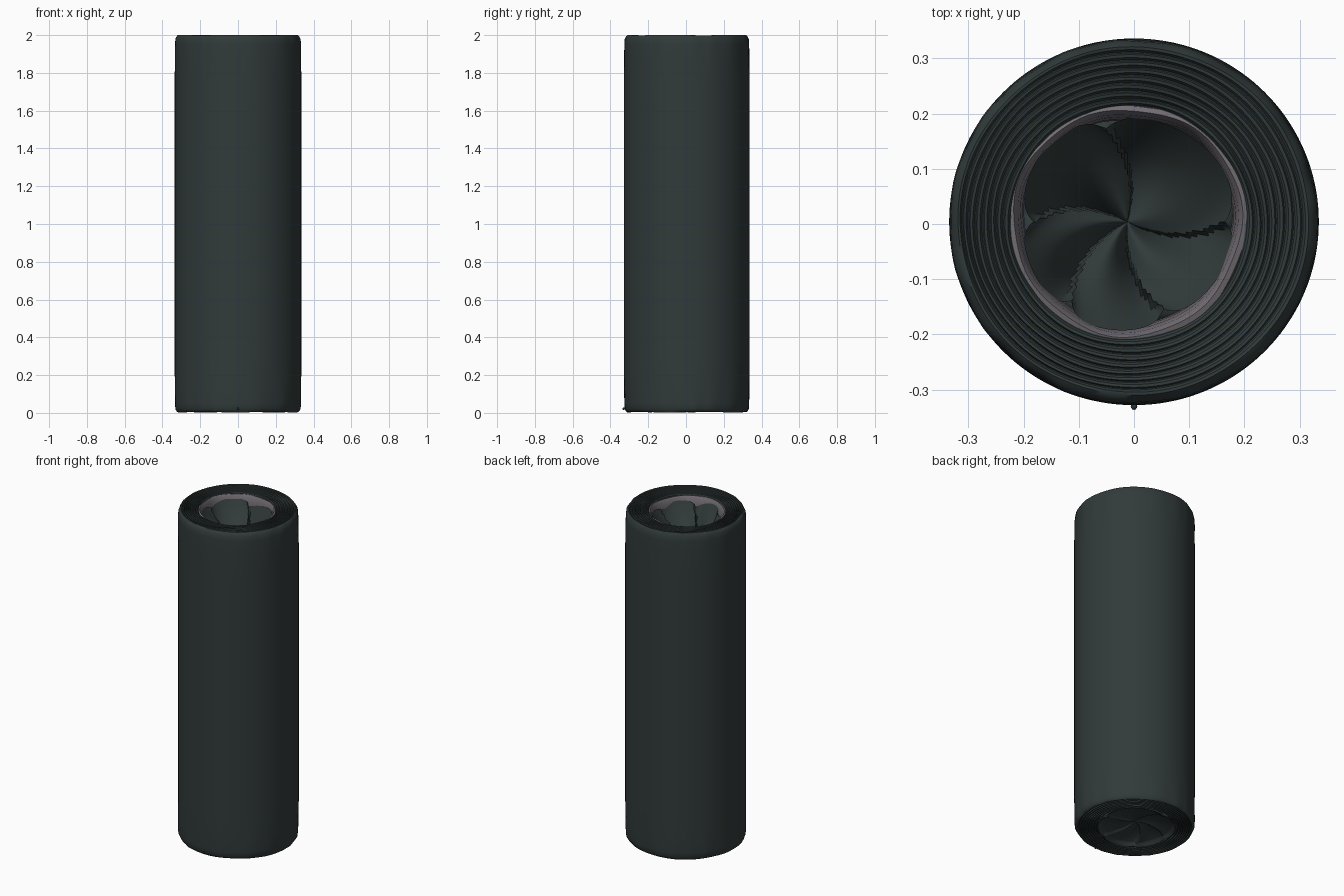
import bpy, bmesh, math
from math import sin, cos, pi, tau

cube = bpy.data.objects.get("Cube")
if cube:
    bpy.data.objects.remove(cube, do_unlink=True)

SEGS = 144


def material(name, rgb):
    m = bpy.data.materials.new(name)
    m.use_nodes = True
    m.diffuse_color = (*rgb, 1)
    m.node_tree.nodes["Principled BSDF"].inputs["Base Color"].default_value = (*rgb, 1)
    m.roughness = 0.6
    return m


film_mat = material("dark green grey film", (0.031, 0.043, 0.042))
core_mat = material("pale grey core", (0.17, 0.155, 0.175))


def lathe(name, profile, mat, shape, angle=40):
    """Spin (r, z) points round z; shape(r, z, a) bends each vertex. r = 0 closes the end."""
    bm = bmesh.new()
    rings = []
    for r, z in profile:
        count = 1 if r == 0 else SEGS
        ring = []
        for i in range(count):
            a = tau * i / SEGS
            rr, zz = shape(r, z, a)
            # inner layers sit slightly off centre
            dx = -0.012 * min(1, (0.335 - r) / 0.13)
            ring.append(bm.verts.new((rr * cos(a) + dx, rr * sin(a) * 0.992 + 0.004, zz)))
        rings.append(ring)
    for lo, hi in zip(rings, rings[1:]):
        for i in range(SEGS):
            j = (i + 1) % SEGS
            if len(hi) == 1:
                bm.faces.new((lo[i], lo[j], hi[0]))
            else:
                bm.faces.new((lo[i], lo[j], hi[j], hi[i]))
    me = bpy.data.meshes.new(name)
    bm.to_mesh(me)
    bm.free()
    me.materials.append(mat)
    ob = bpy.data.objects.new(name, me)
    bpy.context.collection.objects.link(ob)
    bpy.ops.object.select_all(action="DESELECT")
    ob.select_set(True)
    bpy.context.view_layer.objects.active = ob
    bpy.ops.object.shade_smooth_by_angle(angle=math.radians(angle))
    return ob


# Rolled outer film: wound layers show as ridges on both ends
def wound_end(height):
    pts = []
    layers = 8
    for k in range(layers):
        r = 0.318 - k * 0.0135
        for dr, dz in ((0, 0), (0.005, 0.001), (0.009, 0.008), (0.011, 0.008)):
            pts.append((r - dr, height - dz - 0.0008 * k))
    return pts


def roll_shape(r, z, a):
    end = min(z, 2 - z)
    if r > 0.325:
        fade = max(0, 1 - end / 0.2)
        r += 0.003 * fade * sin(11 * a + 2 * sin(3 * a)) * sin(7 * a) - 0.002 * fade
    else:
        z += 0.0015 * sin(5 * a + 60 * r) * (1 if z < 1 else -1)
        r += 0.0016 * sin(a + 40 * r) + 0.0008 * sin(6 * a + 90 * r)
    return r, min(2, max(0, z))


top = wound_end(2.0)
bottom = [(r, 2.004 - z) for r, z in reversed(top)]
side = [(0.326, 0.008), (0.333, 0.02)]
side += [(0.335, 0.05 + 1.9 * k / 24) for k in range(25)]
side += [(0.333, 1.98), (0.326, 1.993)]
lathe("wound_film_roll", bottom + side + top, film_mat, roll_shape)


# Grey core tube lining the hollow, seen around the tucked film
def core_shape(r, z, a):
    return r + 0.003 * sin(3 * a) + 0.002 * sin(7 * a + 1), z


lathe("core_tube",
      [(0.222, 1.965), (0.216, 1.985), (0.207, 1.988), (0.199, 1.975),
       (0.194, 1.94), (0.19, 1.88), (0.188, 1.7)],
      core_mat, core_shape)


# Film tucked into the hollow as overlapping petals
FOLDS = [math.radians(d) for d in (0, 103, 180, 235, 292, 360)]


def petal(a):
    """Position 0..1 across the petal that holds angle a."""
    for lo, hi in zip(FOLDS, FOLDS[1:]):
        if lo <= a < hi:
            return (a - lo) / (hi - lo)
    return 0


def tuck_shape(depth, rim):
    def shape(r, z, a):
        t = r / rim
        twist = 0.5 * (1 - t)
        u = petal((a + twist) % tau)
        fold = (0.5 * sin(pi * u) - 0.6 * u) * depth * t * (1.15 - t) * 2.4
        # petal edges pull away from the tube
        pinch = 0.022 * t ** 4 * (abs(2 * u - 1) ** 5) - 0.004 * sin(3 * a + 1) * t
        return r - pinch, z + fold
    return shape


def tuck(rim, lip, floor):
    steps = 18
    return [(rim * (1 - k / steps), floor + (lip - floor) * (1 - k / steps) ** 2.2)
            for k in range(steps + 1)]


lathe("top_tucked_film", tuck(0.196, 1.955, 1.8), film_mat, tuck_shape(0.13, 0.196), 55)

# Shallow gathered film closing the lower end
lower = lathe("bottom_tucked_film", [(0.226, 0.012), (0.216, 0.006), (0.205, 0.012)]
              + tuck(0.198, 0.022, 0.05), film_mat, tuck_shape(0.02, 0.226), 55)
lower.data.flip_normals()

# Small loose nub of film at the lower front edge
bpy.ops.mesh.primitive_uv_sphere_add(segments=12, ring_count=8, radius=1,
                                     location=(0, -0.33, 0.022))
nub = bpy.context.object
nub.name = "loose_film_nub"
nub.scale = (0.006, 0.007, 0.006)
nub.data.materials.append(film_mat)
bpy.ops.object.shade_smooth_by_angle(angle=math.radians(40))
